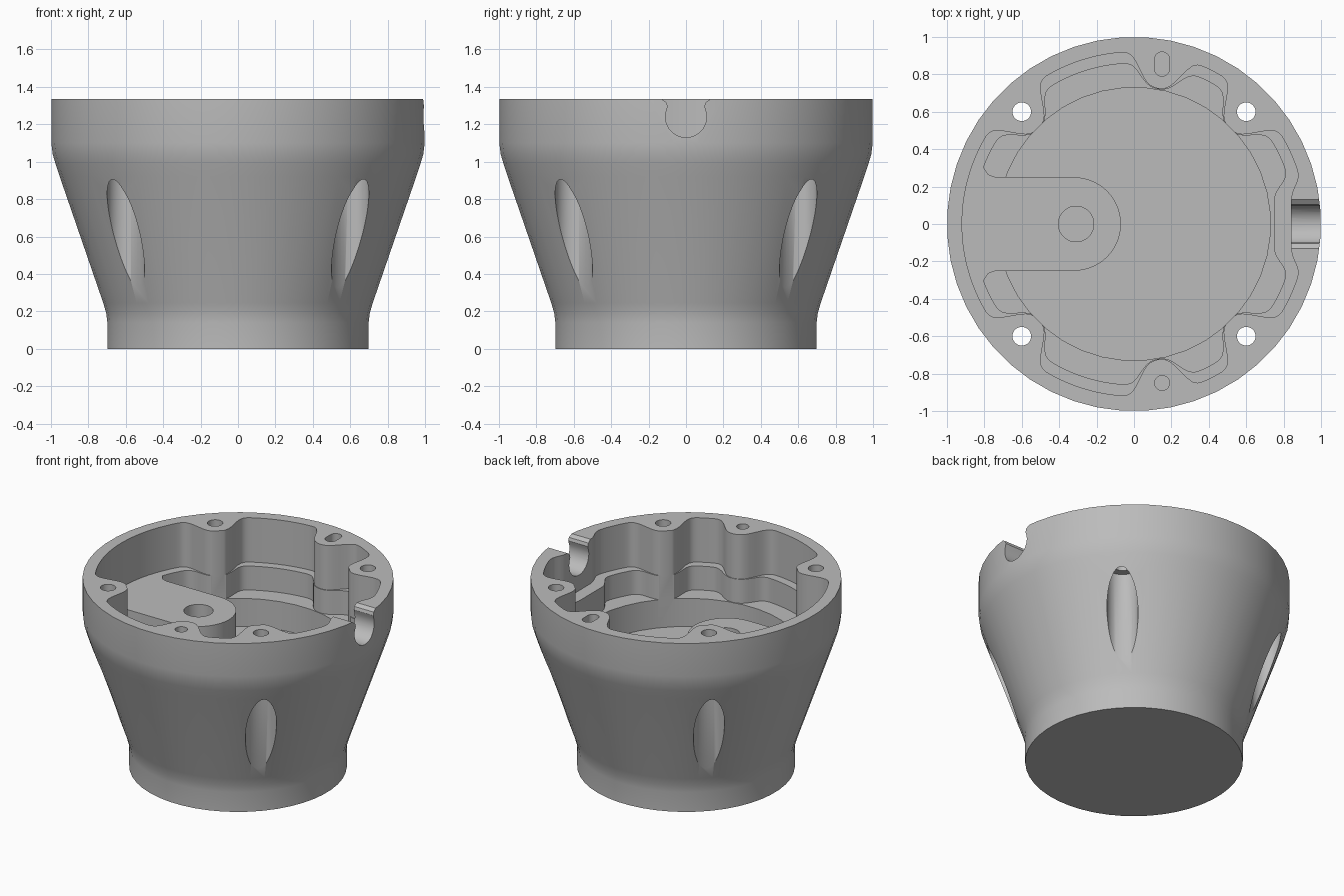
import bpy, bmesh, math

if "Cube" in bpy.data.objects:
    bpy.data.objects.remove(bpy.data.objects["Cube"])

HEIGHT, LEDGE, STEP, FLOOR = 1.335, 1.02, 0.85, 0.65
SCREWS = [(x, y) for x in (-0.6, 0.6) for y in (-0.6, 0.6)]
POSTS = SCREWS + [(0.15, 0.85), (0.15, -0.85)]

grey = bpy.data.materials.new("plain grey")
grey.use_nodes = True
grey.diffuse_color = (0.5, 0.5, 0.5, 1)
grey.node_tree.nodes["Principled BSDF"].inputs["Base Color"].default_value = (0.5, 0.5, 0.5, 1)


def circle(x, y, r, n=32, stretch=0.0):
    """Round outline, optionally stretched in y into a slot."""
    pts = []
    for i in range(n):
        a = math.tau * (i + 0.5) / n
        s = math.sin(a)
        pts.append((x + r * math.cos(a), y + r * s + math.copysign(stretch, s)))
    return pts


def loft(name, rings, sideways=False):
    """Closed solid through a list of (outline, height) rings."""
    bm = bmesh.new()
    loops = []
    for pts, h in rings:
        loops.append([bm.verts.new((h, a, b) if sideways else (a, b, h)) for a, b in pts])
    n = len(loops[0])
    for low, high in zip(loops, loops[1:]):
        for i in range(n):
            j = (i + 1) % n
            bm.faces.new((low[i], low[j], high[j], high[i]))
    bm.faces.new(loops[0][::-1])
    bm.faces.new(loops[-1])
    bmesh.ops.recalc_face_normals(bm, faces=bm.faces)
    mesh = bpy.data.meshes.new(name)
    bm.to_mesh(mesh)
    bm.free()
    mesh.materials.append(grey)
    obj = bpy.data.objects.new(name, mesh)
    bpy.context.collection.objects.link(obj)
    return obj


def prism(name, outline, low, high, sideways=False):
    return loft(name, [(outline, low), (outline, high)], sideways)


def combine(target, tool, operation="DIFFERENCE"):
    mod = target.modifiers.new(tool.name, "BOOLEAN")
    mod.operation, mod.solver, mod.object = operation, "EXACT", tool
    bpy.context.view_layer.objects.active = target
    bpy.ops.object.modifier_apply(modifier=mod.name)
    bpy.data.objects.remove(tool)


def pocket(radius, post_radius, pad_x, pad_angle, n=240):
    """Cavity outline that runs around the posts and the cable pad."""
    pts = []
    for i in range(n):
        a = math.tau * (i + 0.5) / n
        r = radius
        for x, y in POSTS:
            d = math.hypot(x, y)
            delta = a - math.atan2(y, x)
            side = d * math.sin(delta)
            if math.cos(delta) > 0 and abs(side) < post_radius:
                r = min(r, d * math.cos(delta) - math.sqrt(post_radius ** 2 - side ** 2))
        if math.cos(a) > math.cos(pad_angle):
            r = min(r, pad_x / math.cos(a))
        pts.append((r * math.cos(a), r * math.sin(a)))
    # Round the corners
    for _ in range(4):
        pts = [tuple((pts[i - 1][k] + 2 * pts[i][k] + pts[(i + 1) % n][k]) / 4 for k in (0, 1))
               for i in range(n)]
    return pts


# Flared outer body
profile = [(0.70, 0), (0.70, 0.14), (0.706, 0.19), (0.722, 0.245), (0.955, 0.92),
           (0.978, 0.99), (0.993, 1.04), (1.0, 1.1), (1.0, HEIGHT)]
housing = loft("housing", [(circle(0, 0, r, 48), z) for r, z in profile])

# Upper cavity down to the ledge
combine(housing, prism("upper_cavity", pocket(0.92, 0.13, 0.84, 0.23), LEDGE, 2))

# Lower cavity and round well, leaving the rounded platform standing
lower = prism("lower_cavity", pocket(0.86, 0.134, 0.75, 0.27), STEP, 2.1)
combine(lower, prism("well", circle(0, 0, 0.73, 40), FLOOR, 2.2), "UNION")
tip = [(-0.32 + 0.25 * math.sin(a), -0.25 * math.cos(a))
       for a in (math.pi * i / 20 for i in range(21))]
flare = [(-0.74, 0.25), (-0.78, 0.265), (-0.81, 0.31), (-1.2, 0.31)]
outline = tip + flare + [(x, -y) for x, y in reversed(flare)]
combine(lower, prism("platform_blank", outline, 0.4, 3))
combine(housing, lower)

# Through holes, with wide screw channels breaking out of the flared wall
for x, y in SCREWS:
    combine(housing, prism("screw_hole", circle(x, y, 0.05, 24), 0.5, 2))
    combine(housing, prism("screw_channel", circle(x, y, 0.1, 32), -0.2, 0.96))

# Blind locating slot, locating hole and platform hole
combine(housing, prism("locating_slot", circle(0.15, 0.855, 0.04, 24, 0.025), 1.0, 2))
combine(housing, prism("locating_hole", circle(0.15, -0.85, 0.04, 24), 1.0, 2))
combine(housing, prism("platform_hole", circle(-0.31, 0, 0.095, 32), 0.72, 2))

# Keyhole cable notch in the rim
arc = [(0.11 * math.sin(a), 1.24 - 0.11 * math.cos(a))
       for a in (math.radians(145) * i / 16 for i in range(-16, 17))]
half = [(0.098, 1.295), (0.105, 1.317), (0.13, HEIGHT), (0.13, 1.5)]
notch = [p for p in arc if abs(p[0]) > 0.098 or p[1] < 1.24]
notch = [p for p in notch if p[1] < 1.29] + half + [(-y, z) for y, z in reversed(half)]
combine(housing, prism("cable_notch", notch, 0.77, 1.2, sideways=True))

# Smooth curved walls, crisp edges
bpy.ops.object.select_all(action="DESELECT")
housing.select_set(True)
bpy.context.view_layer.objects.active = housing
bpy.ops.object.shade_smooth_by_angle(angle=math.radians(30))
